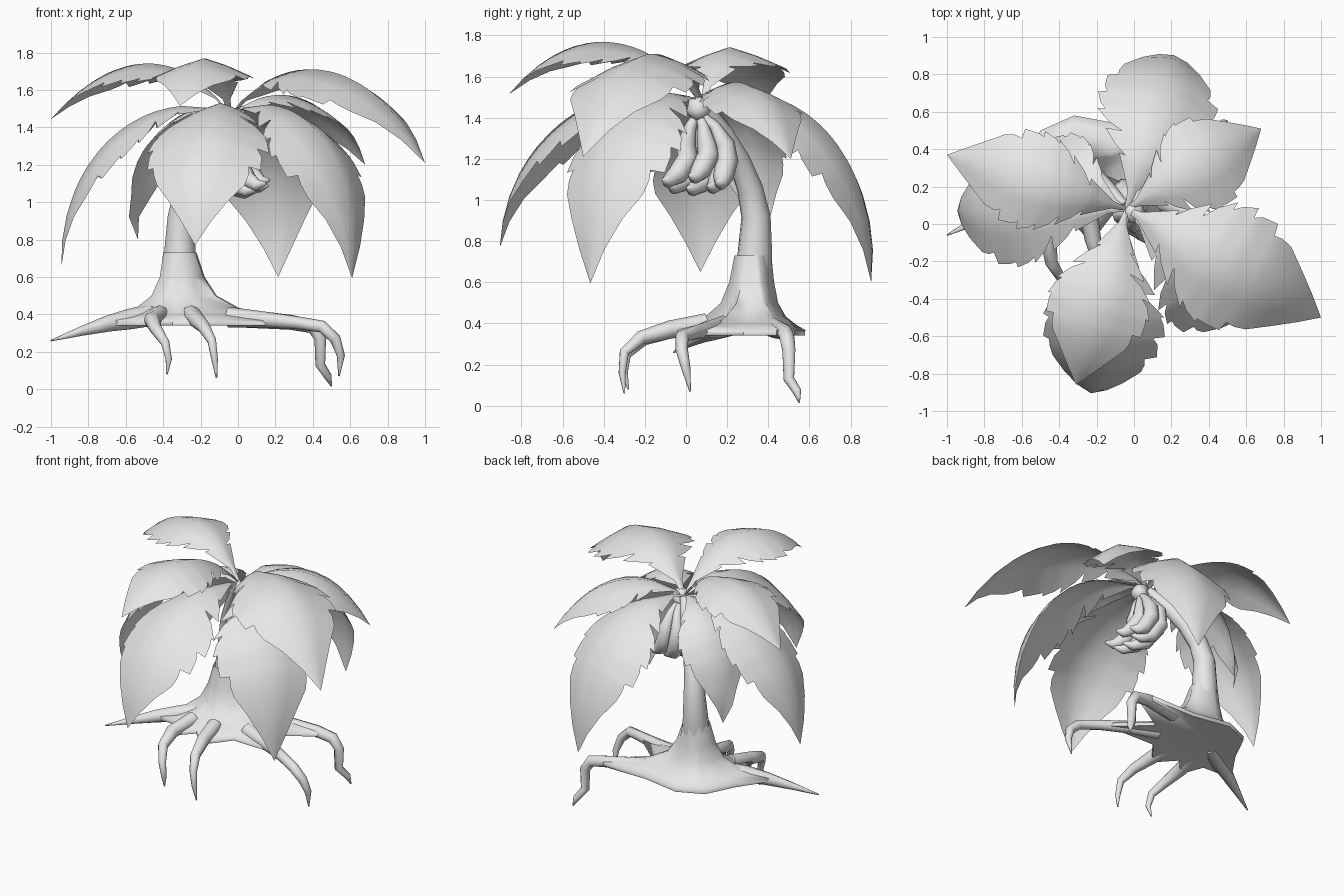
import bpy, math, random
from mathutils import Vector

random.seed(4)
grey = bpy.data.materials.new("plain_grey")
grey.diffuse_color = (0.8, 0.8, 0.8, 1)
CROWN = Vector((-0.04, 0.08, 1.47))


def make(name, verts, faces, angle=60):
    me = bpy.data.meshes.new(name)
    me.from_pydata([tuple(v) for v in verts], [], faces)
    me.materials.append(grey)
    for p in me.polygons:
        p.use_smooth = True
    me.set_sharp_from_angle(angle=math.radians(angle))
    ob = bpy.data.objects.new(name, me)
    bpy.context.collection.objects.link(ob)
    return ob


def tube(name, path, sides=8):
    """Tapered tube through (x, y, z, radius) points, closed at both ends."""
    pts = [Vector(p[:3]) for p in path]
    verts, faces = [], []
    side = None
    for i, p in enumerate(pts):
        tan = (pts[min(i + 1, len(pts) - 1)] - pts[max(i - 1, 0)]).normalized()
        if side is None:
            side = tan.orthogonal()
        side = (side - tan * side.dot(tan)).normalized()
        other = tan.cross(side)
        for k in range(sides):
            a = 2 * math.pi * k / sides
            verts.append(p + (side * math.cos(a) + other * math.sin(a)) * path[i][3])
    for i in range(len(pts) - 1):
        for k in range(sides):
            n = (k + 1) % sides
            faces.append((i * sides + k, i * sides + n, (i + 1) * sides + n, (i + 1) * sides + k))
    faces.append(tuple(reversed(range(sides))))
    faces.append(tuple(range((len(pts) - 1) * sides, len(pts) * sides)))
    return make(name, verts, faces, 75)


def lerp_table(table, t):
    for (a, x), (b, y) in zip(table, table[1:]):
        if t <= b:
            return x + (y - x) * (t - a) / (b - a)
    return table[-1][1]


# Trunk leaning toward the crown
tube("trunk", [(-0.31, 0.325, 0.6, 0.085), (-0.31, 0.335, 0.74, 0.085),
               (-0.305, 0.34, 0.92, 0.072), (-0.28, 0.31, 1.06, 0.064), (-0.22, 0.255, 1.2, 0.055),
               (-0.14, 0.18, 1.33, 0.048), (-0.05, 0.09, 1.46, 0.03)], 10)

# Star-shaped root base flaring out from the trunk
star = [(-0.76, 0.07), (-0.53, 0.06), (-0.47, -0.1), (-0.35, 0.03), (-0.23, -0.1), (-0.09, 0.08),
        (0.3, 0.07), (0.06, 0.28), (0.32, 0.44), (0.28, 0.53), (-0.05, 0.53), (-0.32, 0.58),
        (-0.5, 0.5), (-0.6, 0.3)]
mid = Vector((-0.31, 0.325))
verts, faces = [], []
rings = [(0, 0.73), (0.08, 0.6), (0.2, 0.5), (0.42, 0.435), (0.72, 0.395), (1, 0.368), (0.985, 0.342)]
for f, z in rings:
    for p in star:
        d = Vector(p) - mid
        q = mid + d.normalized() * 0.09 * (1 - f) + d * f
        verts.append((q.x, q.y, z))
n = len(star)
for r in range(len(rings) - 1):
    for k in range(n):
        m = (k + 1) % n
        faces.append((r * n + k, (r + 1) * n + k, (r + 1) * n + m, r * n + m))
verts.append((mid.x, mid.y, 0.36))
last = (len(rings) - 1) * n
for k in range(n):
    faces.append((last + k, len(verts) - 1, last + (k + 1) % n))
make("root_base", verts, faces, 80)

# Long and hanging roots
roots = {
    "left_root": [(-0.45, 0.23, 0.4, 0.06), (-0.58, 0.15, 0.375, 0.055), (-0.7, 0.09, 0.35, 0.043),
                  (-0.84, 0.02, 0.31, 0.025), (-1.0, -0.06, 0.26, 0.004)],
    "front_left_root": [(-0.42, 0.1, 0.4, 0.05), (-0.46, -0.08, 0.37, 0.044), (-0.44, -0.21, 0.325, 0.034),
                        (-0.39, -0.29, 0.25, 0.025), (-0.37, -0.3, 0.16, 0.018), (-0.38, -0.28, 0.08, 0.004)],
    "front_root": [(-0.25, 0.1, 0.4, 0.05), (-0.22, -0.08, 0.37, 0.044), (-0.18, -0.22, 0.33, 0.034),
                   (-0.14, -0.3, 0.26, 0.025), (-0.125, -0.31, 0.16, 0.018), (-0.115, -0.3, 0.06, 0.004)],
    "right_root": [(-0.05, 0.18, 0.385, 0.055), (0.15, 0.11, 0.372, 0.042), (0.32, 0.04, 0.355, 0.034),
                   (0.45, -0.02, 0.335, 0.033), (0.52, -0.02, 0.27, 0.03), (0.55, 0.0, 0.18, 0.022),
                   (0.54, 0.02, 0.07, 0.004)],
    "back_right_root": [(0.02, 0.42, 0.38, 0.05), (0.28, 0.48, 0.358, 0.04), (0.4, 0.49, 0.335, 0.038),
                        (0.44, 0.5, 0.27, 0.034), (0.44, 0.5, 0.13, 0.028), (0.48, 0.54, 0.07, 0.022),
                        (0.5, 0.55, 0.015, 0.004)],
}
for name, path in roots.items():
    tube(name, path, 8)

# Fruit bunch: stalk knob and curved fruits fanned out below it
tube("fruit_stalk", [(-0.04, 0.08, 1.48, 0.03), (-0.01, 0.06, 1.46, 0.055), (0.0, 0.06, 1.43, 0.062),
                     (0.0, 0.06, 1.39, 0.03)], 8)
# (sideways y of the belly, y of the tip, x shift, tip height)
fruits = [(0.0, -0.09, 0.03, 1.09), (0.05, -0.06, -0.04, 1.06), (0.12, 0.03, -0.05, 1.05),
          (0.18, 0.13, -0.03, 1.06), (0.19, 0.17, 0.05, 1.08), (0.1, 0.04, 0.06, 1.11)]
for i, (belly, tip, dx, z) in enumerate(fruits):
    tube("fruit_%d" % i, [(0.0, 0.06, 1.43, 0.016), (-0.01 + dx * 0.5, 0.06 + (belly - 0.06) * 0.6, 1.36, 0.028),
                          (-0.03 + dx, belly, 1.27, 0.048), (-0.025 + dx, belly + 0.01, z + 0.11, 0.055),
                          (0.02 + dx, (belly + tip) / 2, z + 0.03, 0.05),
                          (0.08 + dx * 0.8, tip, z, 0.032), (0.13 + dx * 0.6, tip - 0.02, z + 0.01, 0.009)], 8)

# Leaves: half-width along the rib, ragged by saw-tooth cuts at the edges
WIDTH = [(0, 0.012), (0.1, 0.03), (0.18, 0.11), (0.3, 0.24), (0.42, 0.32), (0.55, 0.35), (0.66, 0.32),
         (0.76, 0.25), (1, 0.0)]


def leaf(name, tip, z1, z2, h1, h2, size=1.0):
    tip = Vector(tip)
    run = Vector((tip.x - CROWN.x, tip.y - CROWN.y, 0))
    side = Vector((-run.y, run.x, 0)).normalized()
    c1, c2 = CROWN + run * h1, CROWN + run * h2
    c1.z, c2.z = z1, z2

    def rib(t):
        s = 1 - t
        return CROWN * s**3 + c1 * (3 * s * s * t) + c2 * (3 * s * t * t) + tip * t**3

    # each tooth swells outward then steps back in just beyond its point
    stations = [(0.0, 1), (0.08, 1)]
    for t in (0.2, 0.31, 0.42, 0.53, 0.65):
        stations += [(t, 1), (t + 0.02, 0), (t + 0.06, 0.6)]
    stations += [(0.76, 1), (0.84, 1), (0.92, 1), (1.0, 1)]
    cut = {}
    verts, faces = [], []
    for i, (t, full) in enumerate(stations):
        p = rib(t)
        tan = (rib(min(t + 0.01, 1)) - rib(max(t - 0.01, 0))).normalized()
        up = tan.cross(side).normalized()
        if up.z < 0:
            up = -up
        row = []
        for s in (-1, 1):
            if full == 1:
                cut[s] = random.uniform(0.5, 0.75) if t < 0.4 else random.uniform(0.8, 0.93)
            k = cut[s] + (1 - cut[s]) * full
            w = lerp_table(WIDTH, t) * size
            for a, push in ((w * k, 0.025), (w * 0.45, 0)):
                drop = (0.3 * a + 0.45 * a * a) * (1.1 - 0.5 * t)
                row.append(p + side * s * a * 0.96 - up * drop
                           + tan * (push if full == 1 and 0.1 < t < 0.75 else 0))
        verts += [row[0], row[1], p, row[3], row[2]]
        if i:
            b = i * 5
            for k in range(4):
                faces.append((b - 5 + k, b - 4 + k, b + k + 1, b + k))
    make(name, verts, faces, 80)


leaf("upper_left_leaf", (-1.0, 0.37, 1.445), 1.87, 1.8, 0.3, 0.68, 0.82)
leaf("upper_front_leaf", (-0.31, -0.86, 1.515), 1.86, 1.86, 0.3, 0.7, 0.85)
leaf("upper_right_leaf", (1.0, -0.5, 1.21), 1.83, 1.82, 0.25, 0.72, 1.05)
leaf("upper_back_leaf", (0.68, 0.51, 1.2), 1.66, 1.6, 0.33, 0.72, 0.8)
leaf("lower_right_leaf", (0.61, -0.465, 0.595), 1.66, 1.32, 0.5, 1.08)
leaf("lower_back_leaf", (0.215, 0.9, 0.6), 1.66, 1.28, 0.48, 1.06)
leaf("lower_left_leaf", (-0.945, 0.07, 0.65), 1.65, 1.28, 0.46, 1.02, 0.92)
leaf("lower_front_leaf", (-0.23, -0.905, 0.77), 1.68, 1.32, 0.44, 0.98)
leaf("inner_back_leaf", (-0.535, 0.35, 0.8), 1.6, 1.33, 0.5, 1.15, 0.7)
